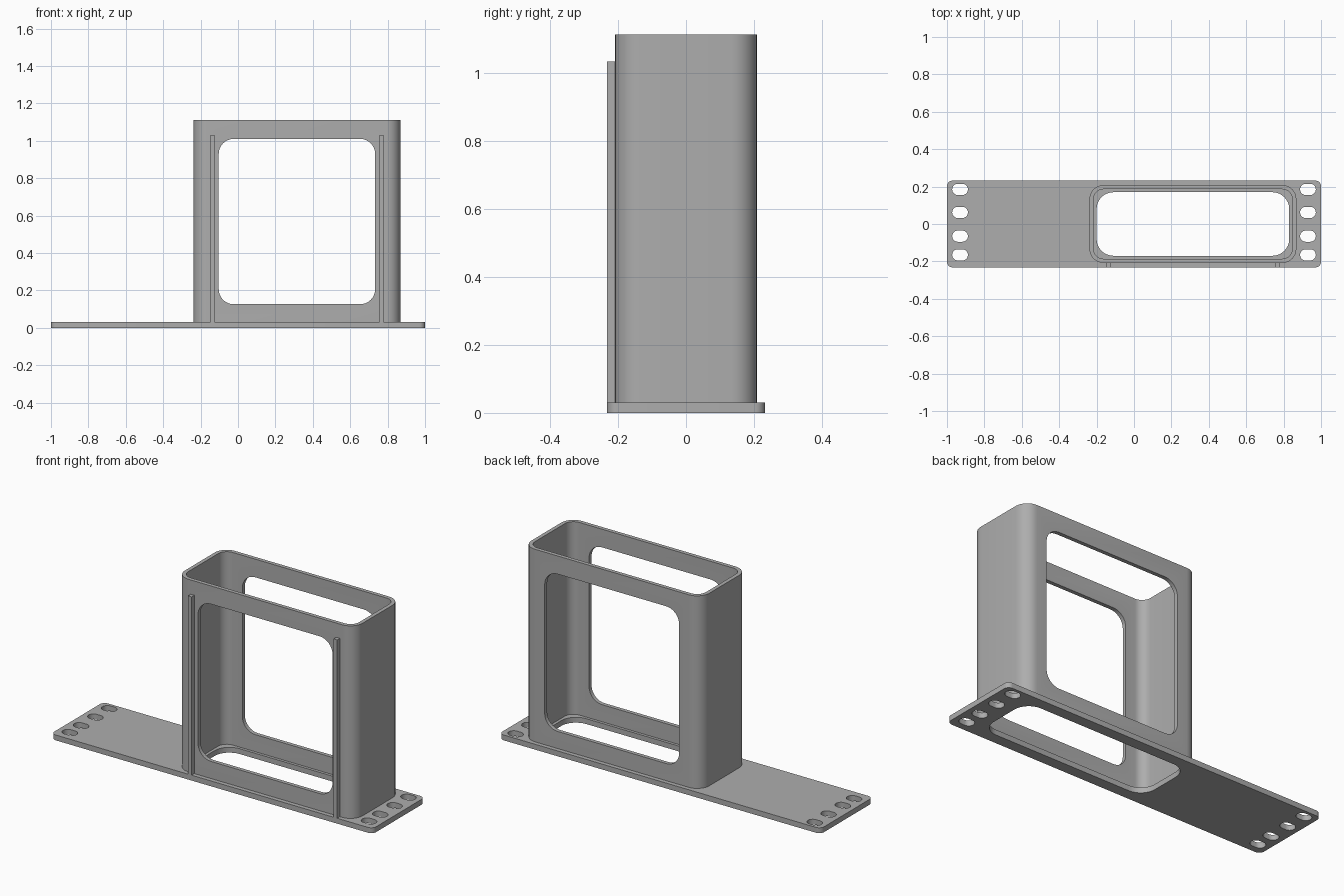
import bpy
import bmesh
from math import pi, cos, sin, radians
from mathutils import Matrix

if "Cube" in bpy.data.objects:
    bpy.data.objects.remove(bpy.data.objects["Cube"], do_unlink=True)

grey = bpy.data.materials.new("plain grey")
grey.use_nodes = True
colour = (0.42, 0.42, 0.42, 1)
grey.diffuse_color = colour
grey.node_tree.nodes["Principled BSDF"].inputs["Base Color"].default_value = colour


def rounded_prism(name, centre, size, radius, low, high, upright=False, steps=8):
    """Extruded rounded rectangle along z, or along y when upright."""
    bm = bmesh.new()
    verts = []
    for i, (sx, sy) in enumerate([(1, 1), (-1, 1), (-1, -1), (1, -1)]):
        for k in range(steps + 1):
            a = (i + k / steps) * pi / 2
            x = centre[0] + sx * (size[0] / 2 - radius) + radius * cos(a)
            y = centre[1] + sy * (size[1] / 2 - radius) + radius * sin(a)
            verts.append(bm.verts.new((x, y, low)))
    bmesh.ops.remove_doubles(bm, verts=bm.verts, dist=1e-5)
    face = bm.faces.new([v for v in verts if v.is_valid])
    top = bmesh.ops.extrude_face_region(bm, geom=[face])["geom"]
    moved = [g for g in top if isinstance(g, bmesh.types.BMVert)]
    bmesh.ops.translate(bm, verts=moved, vec=(0, 0, high - low))
    if upright:
        bm.transform(Matrix.Rotation(pi / 2, 4, "X"))
    bmesh.ops.recalc_face_normals(bm, faces=bm.faces)
    mesh = bpy.data.meshes.new(name)
    bm.to_mesh(mesh)
    bm.free()
    mesh.materials.append(grey)
    obj = bpy.data.objects.new(name, mesh)
    bpy.context.collection.objects.link(obj)
    return obj


def activate(obj):
    bpy.ops.object.select_all(action="DESELECT")
    obj.select_set(True)
    bpy.context.view_layer.objects.active = obj


def cut(obj, cutters):
    for cutter in cutters:
        cutter.hide_render = True
        mod = obj.modifiers.new("cut", "BOOLEAN")
        mod.operation = "DIFFERENCE"
        mod.solver = "EXACT"
        mod.object = cutter
        activate(obj)
        bpy.ops.object.modifier_apply(modifier=mod.name)
        bpy.data.objects.remove(cutter, do_unlink=True)


plate_top = 0.03
box_x = 0.315

# Base plate with the large opening and the slotted mounting holes
plate = rounded_prism("base_plate", (0, 0), (2, 0.464), 0.03, 0, plate_top)
holes = [rounded_prism("opening", (box_x, 0), (1.03, 0.34), 0.09, -0.1, 0.1)]
for x in (-0.93, 0.93):
    for y in (0.185, 0.062, -0.065, -0.165):
        holes.append(rounded_prism("slot", (x, y), (0.084, 0.06), 0.0299, -0.1, 0.1))
cut(plate, holes)

# Open sleeve with a rounded window through the front and back walls
sleeve = rounded_prism("sleeve", (box_x, 0), (1.106, 0.416), 0.075, plate_top, 1.112)
cut(sleeve, [
    rounded_prism("hollow", (box_x, 0), (1.062, 0.372), 0.053, -0.1, 1.3),
    rounded_prism("window", (box_x, 0.568), (0.836, 0.884), 0.08, -0.5, 0.5, upright=True),
])

# Thin upright rails on the front wall
rails = []
for side, x in (("right", -0.137), ("left", 0.768)):
    rails.append(rounded_prism(side + "_rail", (x, -0.219), (0.022, 0.026),
                               0.0005, plate_top, 1.032, steps=1))

for obj in [plate, sleeve]:
    activate(obj)
    bpy.ops.object.shade_smooth_by_angle(angle=radians(30))
